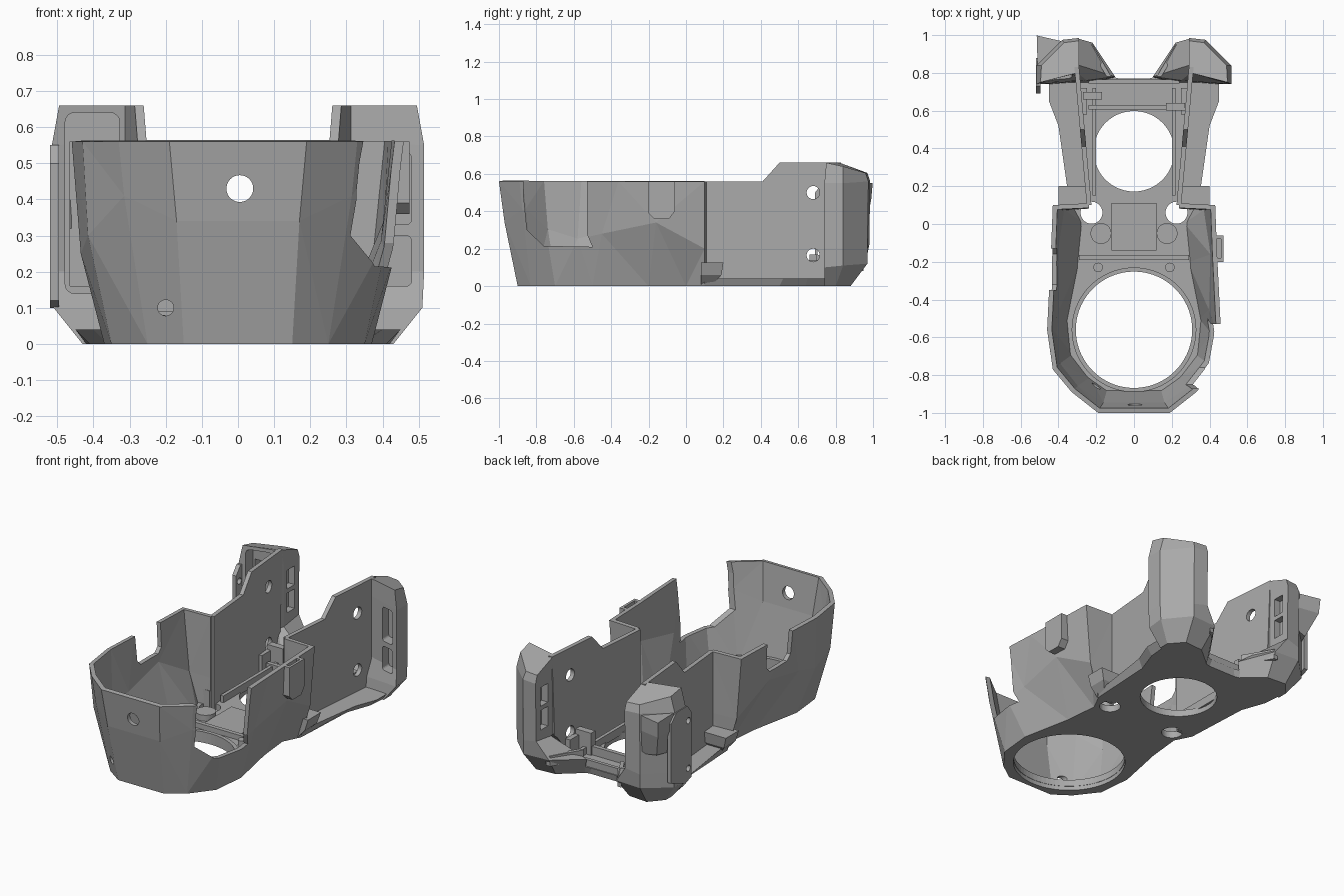
import bpy, bmesh, math
from mathutils import Matrix

cube = bpy.data.objects.get("Cube")
if cube:
    bpy.data.objects.remove(cube)

grey = bpy.data.materials.new("mid_grey")
grey.use_nodes = True
COLOUR = (0.4, 0.4, 0.4, 1)
grey.diffuse_color = COLOUR
grey.node_tree.nodes["Principled BSDF"].inputs["Base Color"].default_value = COLOUR


def make(name, bm):
    bmesh.ops.recalc_face_normals(bm, faces=bm.faces)
    mesh = bpy.data.meshes.new(name)
    bm.to_mesh(mesh)
    bm.free()
    mesh.materials.append(grey)
    ob = bpy.data.objects.new(name, mesh)
    bpy.context.scene.collection.objects.link(ob)
    return ob


def loft(name, rings, closed=True):
    """Skin a list of equal-length rings; closed lofts get end caps."""
    bm = bmesh.new()
    rows = [[bm.verts.new(p) for p in ring] for ring in rings]
    n = len(rows[0])
    for low, high in zip(rows, rows[1:]):
        for i in range(n if closed else n - 1):
            j = (i + 1) % n
            bm.faces.new((low[i], low[j], high[j], high[i]))
    if closed:
        bm.faces.new(rows[0][::-1])
        bm.faces.new(rows[-1])
    return make(name, bm)


def box(name, x, y, z, bevel=0):
    bm = bmesh.new()
    bmesh.ops.create_cube(bm, size=1)
    for v in bm.verts:
        v.co = [(r[0] + r[1]) / 2 + c * (r[1] - r[0]) for c, r in zip(v.co, (x, y, z))]
    if bevel:
        edges = [e for e in bm.edges if abs(e.verts[0].co.y - e.verts[1].co.y) > 0.01]
        bmesh.ops.bevel(bm, geom=edges, offset=bevel, segments=4, profile=0.5, affect='EDGES')
    return make(name, bm)


def cylinder(name, centre, radius, depth, axis='Z', sides=48):
    bm = bmesh.new()
    bmesh.ops.create_cone(bm, cap_ends=True, segments=sides, radius1=radius, radius2=radius, depth=depth)
    turn = {'X': Matrix.Rotation(math.pi / 2, 4, 'Y'), 'Y': Matrix.Rotation(math.pi / 2, 4, 'X'),
            'Z': Matrix.Identity(4)}[axis]
    bm.transform(Matrix.Translation(centre) @ turn)
    return make(name, bm)


def bake(ob):
    deps = bpy.context.evaluated_depsgraph_get()
    mesh = bpy.data.meshes.new_from_object(ob.evaluated_get(deps))
    ob.modifiers.clear()
    ob.data = mesh


def cut(ob, *cutters):
    for c in cutters:
        mod = ob.modifiers.new("cut", 'BOOLEAN')
        mod.operation, mod.solver, mod.object = 'DIFFERENCE', 'EXACT', c
    bake(ob)
    for c in cutters:
        bpy.data.objects.remove(c)


def prism_x(name, outline, x0, x1):
    return loft(name, [[(x, y, z) for y, z in outline] for x in (x0, x1)])


def mirrored(half, heights):
    pts = [(x, y, z) for (x, y), z in zip(half, heights)]
    return [(-x, y, z) for x, y, z in reversed(pts)] + pts


def level(half, z):
    return mirrored(half, [z] * len(half))


# Faceted front tub wall
base = [(.15, -.9), (.25, -.83), (.35, -.7), (.37, -.5), (.31, -.2), (.29, 0), (.34, .1), (.24, .11)]
middle = [(.17, -.97), (.315, -.875), (.415, -.75), (.435, -.58), (.42, -.45), (.43, -.16), (.4, .1), (.24, .11)]
middle_z = [.34, .41, .3, .25, .28, .34, .2, .2]
rim = [(.19, -1), (.33, -.89), (.43, -.77), (.46, -.56), (.45, -.36), (.44, -.16), (.43, .1), (.24, .11)]
tub = loft("tub_wall", [level(base, 0), mirrored(middle, middle_z), level(rim, .56)], closed=False)
bm = bmesh.new()
bm.from_mesh(tub.data)
front = min(bm.faces, key=lambda f: f.calc_center_median().y)
if front.normal.y > 0:
    bmesh.ops.reverse_faces(bm, faces=bm.faces)
bmesh.ops.triangulate(bm, faces=bm.faces)
bm.to_mesh(tub.data)
bm.free()
shell = tub.modifiers.new("thickness", 'SOLIDIFY')
shell.thickness, shell.offset, shell.use_even_offset = .025, -1, True
bake(tub)
notch = [(-.87, .7), (-.87, .5), (-.85, .3), (-.76, .215), (-.5, .21), (-.53, .28), (-.53, .7)]
far_notch = [(-.35, .7), (-.35, .42), (-.32, .39), (-.16, .39), (-.13, .42), (-.13, .7)]
cut(tub, prism_x("side_opening", notch, .22, .6),
    prism_x("left_opening", far_notch, -.6, -.35),
    cylinder("front_hole", (.005, -1, .43), .037, .3, 'Y'),
    cylinder("screw_hole", (-.2, -.9, .1), .022, .3, 'Y'))

# Floor plate with fan openings
floor_low = base[:-1] + [(.36, .5), (.41, .64), (.42, .75), (.25, .8), (.09, .76)]
floor_high = base[:-1] + [(.4, .52), (.45, .65), (.45, .75), (.25, .82), (.08, .77)]
floor = loft("floor_plate", [level(floor_low, 0), level(floor_high, .04)])
holes = [cylinder("front_opening", (0, -.56, 0), .31, .3, sides=72),
         cylinder("rear_opening", (0, .385, 0), .213, .3, sides=72)]
for s in (-1, 1):
    holes.append(cylinder("cable_hole", (s * .225, .06, 0), .058, .3))
cut(floor, *holes)

# Raised rims and centre platform
ring = cylinder("front_opening_rim", (0, -.56, .045), .33, .04, sides=72)
cut(ring, cylinder("rim_bore", (0, -.56, 0), .308, .3, sides=72))
box("centre_platform", (-.12, .12), (-.14, .11), (.03, .055))
box("platform_step", (-.29, .29), (-.19, -.165), (.03, .07))
box("rear_rail", (-.24, .24), (.605, .63), (.03, .09))
box("rear_sill", (-.24, .24), (.745, .765), (.03, .08))

# Wing section corners: inner front, inner side, inner back, outer back, outer side, outer front
wing_rings = [
    [(.25, .74, 0), (.12, .77, 0), (.24, .87, 0), (.36, .88, 0), (.43, .8, 0), (.43, .74, 0)],
    [(.25, .76, .1), (.1, .78, .09), (.22, .96, .12), (.38, .97, .12), (.51, .84, .11), (.51, .74, .1)],
    [(.3, .8, .2), (.29, .84, .2), (.29, .98, .22), (.38, .97, .2), (.515, .84, .2), (.515, .74, .2)],
    [(.3, .8, .56), (.29, .84, .56), (.29, .985, .56), (.38, .975, .56), (.515, .84, .55), (.515, .74, .55)],
    [(.3, .8, .66), (.29, .82, .66), (.29, .97, .605), (.37, .96, .605), (.49, .84, .64), (.495, .75, .66)]]


def wall_x(y):
    return .25 + .09 * (y - .1)


wall_side = [(.1, 0), (.8, 0), (.83, .66), (.5, .66), (.41, .56), (.1, .56)]
for side, s in (("right", -1), ("left", 1)):
    # Flat rear side wall, rising toward the back
    wall = loft(side + "_rear_wall", [[(s * (wall_x(y) - t), y, z) for y, z in wall_side] for t in (0, .025)])
    cut(wall, *[cylinder("wall_hole", (s * .3, .68, z), .035, .3, 'X', 32) for z in (.5, .165)])
    # Rear corner wing
    wing = loft(side + "_rear_wing", [[(s * x, y, z) for x, y, z in r] for r in wing_rings])
    cutters = [box("inner_slot", sorted((s * .2, s * .33)), (.87, .94), z) for z in ((.27, .385), (.41, .52))]
    if s < 0:
        cutters += [box("wing_pocket", (-.478, -.328), (.6, .82), (.14, .64), .025),
                    box("deep_pocket", (-.465, -.34), (.6, .87), (.16, .56))]
    else:
        cutters += [box("wing_slot", (.4, .48), (.6, .83), z, .015) for z in ((.16, .3), (.33, .53))]
    cut(wing, *cutters)
    # Tapered ledge, bosses and clips by each wall
    loft(side + "_ledge", [[(s * x, y, z) for x, y in ((.24, .08), (out, .08), (out, back), (.24, back))]
                           for z, out, back in ((.005, .33, .14), (.06, .38, .19), (.125, .4, .2))])
    cylinder(side + "_boss", (s * .175, -.05, .05), .055, .05)
    cylinder(side + "_screw_post", (s * .19, -.23, .05), .025, .05, sides=24)
    box(side + "_floor_rib", sorted((s * .2, s * .22)), (.15, .72), (.03, .08))
    box(side + "_clip_post", sorted((s * .17, s * .27)), (.6, .64) if s > 0 else (.66, .7), (.03, .17))
    box(side + "_clip_fin", sorted((s * .25, s * .28)), (.58, .72), (.03, .14))
    # Diagonal rib over the low rear strut
    loft(side + "_strut_rib", [[(s * x, y, z) for x, y in ((.12, .78), (.145, .78), (.245, .95), (.22, .95))]
                               for z in (.08, .14)])

# Small hook on the left tub wall
hook = [(-.2, .56), (-.2, .39), (-.17, .36), (-.09, .36), (-.06, .4), (-.06, .56)]
clip = prism_x("side_hook", hook, .42, .475)
cut(clip, box("hook_gap", (.435, .46), (-.18, -.08), (.4, .7)))

# Mounting plate and corner fin on the right wing
plate = [(.69, .5), (.69, .12), (.75, .1), (.88, .15), (.88, .5), (.83, .55), (.73, .55)]
ear = prism_x("mounting_plate", plate, -.52, -.495)
cut(ear, *[cylinder("plate_hole", (-.51, .72, z), .018, .1, 'X', 24) for z in (.18, .46)])
loft("corner_fin", [[(-.46, .93, .32), (-.5, .83, .32), (-.37, .96, .32)],
                    [(-.51, .99, .46), (-.51, .83, .46), (-.37, .965, .46)],
                    [(-.515, .998, .55), (-.51, .83, .55), (-.37, .965, .55)]])
